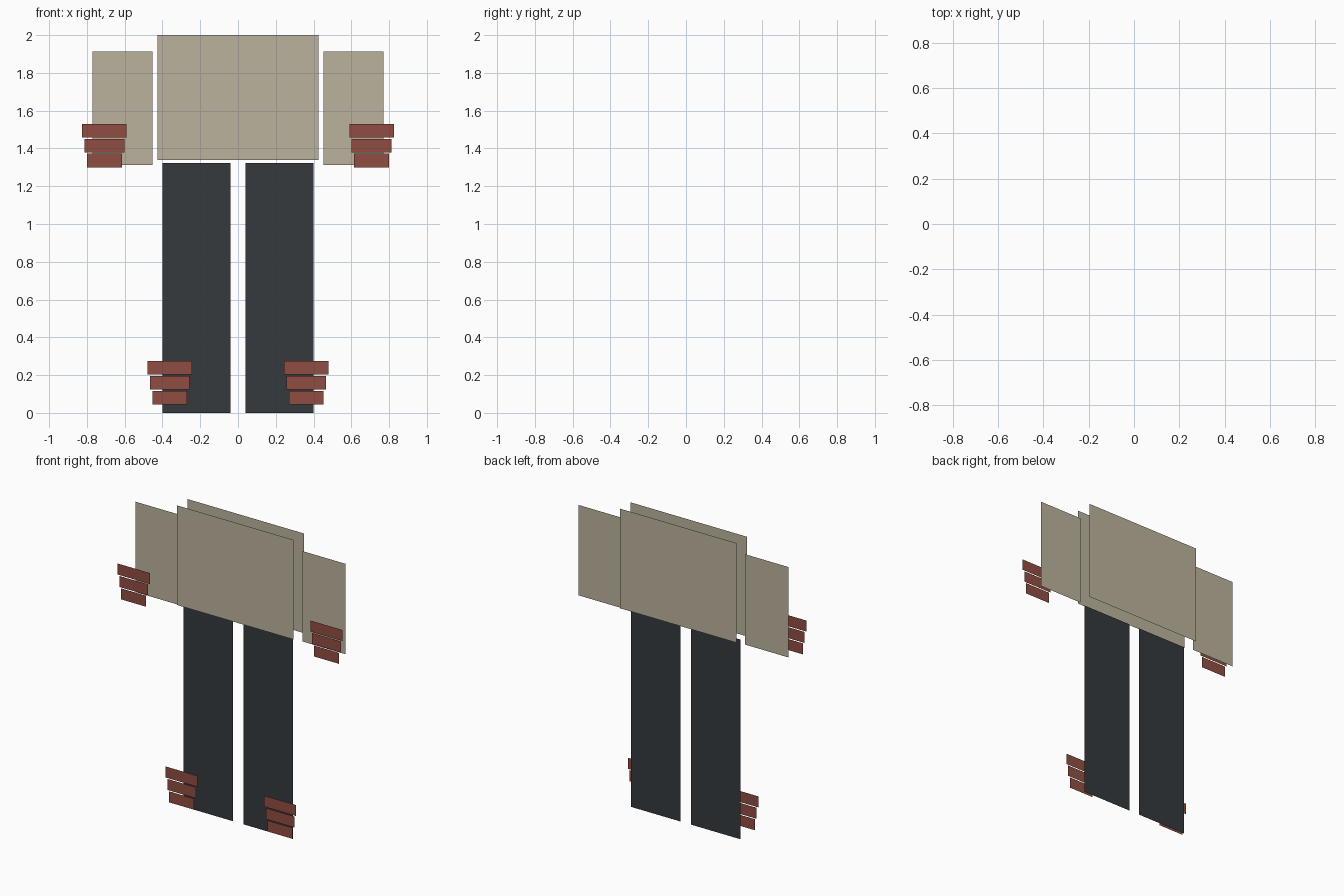
import bpy

if "Cube" in bpy.data.objects:
    bpy.data.objects.remove(bpy.data.objects["Cube"])


def material(name, rgb):
    m = bpy.data.materials.new(name)
    m.diffuse_color = (*rgb, 1)
    m.use_nodes = True
    m.node_tree.nodes["Principled BSDF"].inputs["Base Color"].default_value = m.diffuse_color
    return m


SHIRT = material("beige_cloth", (0.50, 0.45, 0.34))
TROUSER = material("dark_cloth", (0.035, 0.042, 0.048))
STRAP = material("red_strap", (0.28, 0.075, 0.055))


def panel(name, x0, x1, z0, z1, y, mat):
    """Single flat upright panel facing the front (-y)."""
    mesh = bpy.data.meshes.new(name)
    mesh.from_pydata([(x0, y, z0), (x1, y, z0), (x1, y, z1), (x0, y, z1)],
                     [], [(0, 1, 2, 3)])
    mesh.materials.append(mat)
    ob = bpy.data.objects.new(name, mesh)
    bpy.context.collection.objects.link(ob)
    return ob


def pair(name, x0, x1, z0, z1, y, mat):
    """The same panel on both sides of x = 0."""
    panel(name + "_right", x0, x1, z0, z1, y, mat)
    panel(name + "_left", -x1, -x0, z0, z1, y, mat)


# Shirt: front and back body panels with a sleeve on each side
panel("shirt_front", -0.427, 0.427, 1.34, 2.0, -0.0275, SHIRT)
panel("shirt_back", -0.427, 0.427, 1.34, 2.0, 0.0825, SHIRT)
pair("sleeve", 0.452, 0.77, 1.313, 1.912, 0.0275, SHIRT)

# Trouser legs
pair("trouser_leg", 0.04, 0.40, 0.0, 1.323, 0.0025, TROUSER)

# Wrist and ankle straps: three stacked bands, narrowing downward
for part, cx, top, y in (("wrist_strap", 0.707, 1.53, -0.0825),
                         ("ankle_strap", 0.361, 0.275, -0.075)):
    for i, half in enumerate((0.118, 0.105, 0.092)):
        z1 = top - 0.079 * i
        pair(f"{part}_{i + 1}", cx - half, cx + half, z1 - 0.073, z1, y, STRAP)
